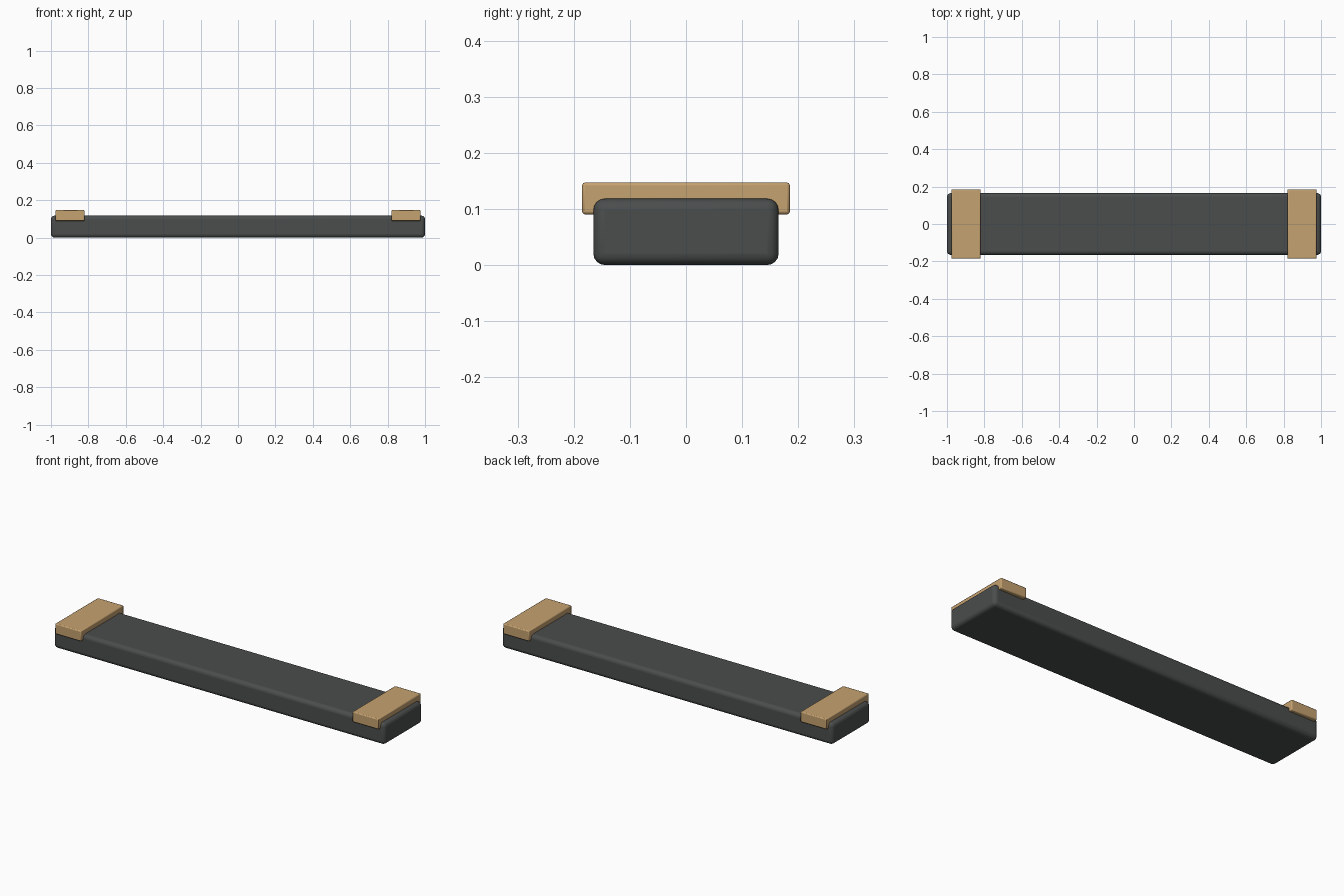
import bpy
import math
from mathutils import Vector

old = bpy.data.objects.get("Cube")
if old:
    bpy.data.objects.remove(old, do_unlink=True)


def make_material(name, color, roughness):
    mat = bpy.data.materials.new(name)
    mat.use_nodes = True
    mat.diffuse_color = color
    shader = mat.node_tree.nodes["Principled BSDF"]
    shader.inputs["Base Color"].default_value = color
    shader.inputs["Roughness"].default_value = roughness
    return mat


def rounded_box(name, low, high, radius, segments, mat):
    """Box between two corners, with rounded edges."""
    low, high = Vector(low), Vector(high)
    bpy.ops.mesh.primitive_cube_add(size=1, location=(low + high) / 2)
    obj = bpy.context.object
    obj.name = name
    obj.scale = high - low
    bpy.ops.object.transform_apply(location=False, rotation=False, scale=True)
    bevel = obj.modifiers.new("rounded_edges", 'BEVEL')
    bevel.width = radius
    bevel.segments = segments
    obj.data.materials.append(mat)
    bpy.ops.object.shade_smooth_by_angle(angle=math.radians(35))
    return obj


dark = make_material("dark_grey", (0.07, 0.075, 0.075, 1), 0.6)
tan = make_material("tan", (0.56, 0.36, 0.16, 1), 0.5)

# Long bar
rounded_box("bar", (-1, -0.165, 0), (1, 0.165, 0.118), 0.02, 4, dark)

# Matching end blocks that overhang the bar's long sides
for side, name in ((1, "left_end_block"), (-1, "right_end_block")):
    inner, outer = sorted((0.82 * side, 0.976 * side))
    rounded_box(name, (inner, -0.185, 0.09), (outer, 0.185, 0.147), 0.005, 2, tan)
